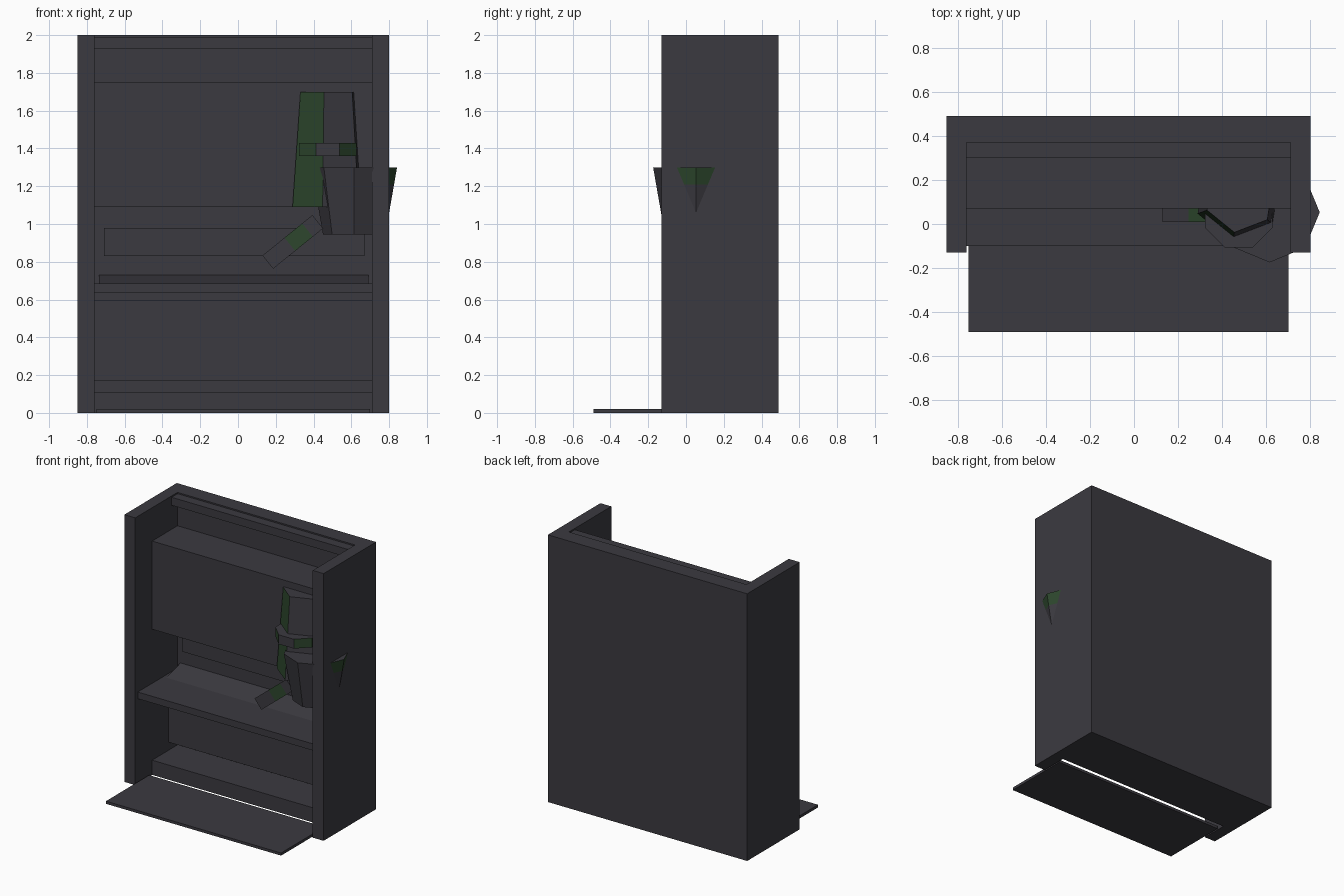
import bpy, bmesh, math
from mathutils import Vector

if "Cube" in bpy.data.objects:
    bpy.data.objects.remove(bpy.data.objects["Cube"])


def material(name, rgb):
    m = bpy.data.materials.new(name)
    m.diffuse_color = (*rgb, 1)
    m.use_nodes = True
    m.node_tree.nodes["Principled BSDF"].inputs["Base Color"].default_value = m.diffuse_color
    return m


GREY = material("charcoal", (0.044, 0.042, 0.051))
GREEN = material("dark_green", (0.026, 0.062, 0.026))


def finish(name, bm, green_rule=None):
    """Turn a bmesh into an object; faces matching the rule become green."""
    bmesh.ops.recalc_face_normals(bm, faces=bm.faces)
    bm.normal_update()
    if green_rule:
        for f in bm.faces:
            if green_rule(f.calc_center_median(), f.normal):
                f.material_index = 1
    me = bpy.data.meshes.new(name)
    bm.to_mesh(me)
    bm.free()
    me.materials.append(GREY)
    me.materials.append(GREEN)
    ob = bpy.data.objects.new(name, me)
    bpy.context.collection.objects.link(ob)
    return ob


def extrude_x(name, profile, x0, x1):
    """Closed (y, z) profile swept along x."""
    bm = bmesh.new()
    f = bm.faces.new([bm.verts.new((x0, y, z)) for y, z in profile])
    r = bmesh.ops.extrude_face_region(bm, geom=[f])
    verts = [v for v in r["geom"] if isinstance(v, bmesh.types.BMVert)]
    bmesh.ops.translate(bm, verts=verts, vec=(x1 - x0, 0, 0))
    return finish(name, bm)


def box(name, x0, x1, y0, y1, z0, z1):
    return extrude_x(name, [(y0, z0), (y1, z0), (y1, z1), (y0, z1)], x0, x1)


def frustum(name, cx, cy, z0, r0, z1, r1, sides, start, rule=None, cut=None):
    """Vertical tapered prism with its first corner at the start angle."""
    bm = bmesh.new()
    rings = []
    for z, r in ((z0, r0), (z1, r1)):
        angles = [math.radians(start + 360 * i / sides) for i in range(sides)]
        rings.append([bm.verts.new((cx + r * math.cos(a), cy + r * math.sin(a), z))
                      for a in angles])
    lo, hi = rings
    for i in range(sides):
        j = (i + 1) % sides
        bm.faces.new((lo[i], lo[j], hi[j], hi[i]))
    bm.faces.new(lo[::-1])
    bm.faces.new(hi)
    if cut:
        geom = bm.verts[:] + bm.edges[:] + bm.faces[:]
        bmesh.ops.bisect_plane(bm, geom=geom, plane_co=(0, 0, cut), plane_no=(0, 0, 1))
    return finish(name, bm, rule)


# Outer shell
box("back_panel", -0.85, 0.80, 0.37, 0.49, 0, 2)
for name, x0, x1 in (("left_side_panel", -0.85, -0.76), ("right_side_panel", 0.71, 0.80)):
    box(name, x0, x1, -0.13, 0.37, 0, 2)

# Full-width inner parts
L, R = -0.76, 0.71
box("top_bar", L, R, 0.30, 0.37, 1.93, 1.99)
box("upper_cabinet", L, R, 0.07, 0.37, 1.09, 1.75)
box("shelf", L, R, -0.10, 0.37, 0.635, 0.685)
box("lower_panel", L, R, 0.265, 0.37, 0.17, 0.595)
box("plinth", L, R, 0.07, 0.37, 0, 0.11)

# Smaller inner parts and the floor plate
extrude_x("shelf_wedge", [(0.20, 0.685), (0.37, 0.685), (0.37, 0.73)], -0.735, 0.69)
box("wall_plate", -0.71, 0.67, 0.35, 0.37, 0.83, 0.98)
box("floor_plate", -0.75, 0.70, -0.49, 0.02, 0, 0.02)

# Hanging bag: tapered body, collar and pouch
frustum("bag_body", 0.48, 0.12, 1.09, 0.205, 1.70, 0.16, 6, 261,
        lambda c, n: n.x < -0.5 and n.y < -0.3)
frustum("bag_collar", 0.475, 0.045, 1.36, 0.165, 1.43, 0.165, 8, 22.5,
        lambda c, n: abs(n.x) > 0.5 and abs(n.z) < 0.5)
frustum("pouch", 0.615, 0.053, 0.945, 0.165, 1.30, 0.227, 8, 0,
        lambda c, n: c.x > 0.7 and c.z > 1.2 and abs(n.z) < 0.5, cut=1.21)

# Tilted spout beside the pouch, green in its middle section
bm = bmesh.new()
bmesh.ops.create_cube(bm, size=1)
bmesh.ops.scale(bm, vec=(0.34, 0.08, 0.09), verts=bm.verts)
for x in (-0.02, 0.10):
    bmesh.ops.bisect_plane(bm, geom=bm.verts[:] + bm.edges[:] + bm.faces[:],
                           plane_co=(x, 0, 0), plane_no=(1, 0, 0))
spout = finish("spout", bm, lambda c, n: -0.02 < c.x < 0.10 and abs(n.x) < 0.5)
spout.location = Vector((0.29, 0.05, 0.905))
spout.rotation_euler = (0, math.radians(-39), 0)
